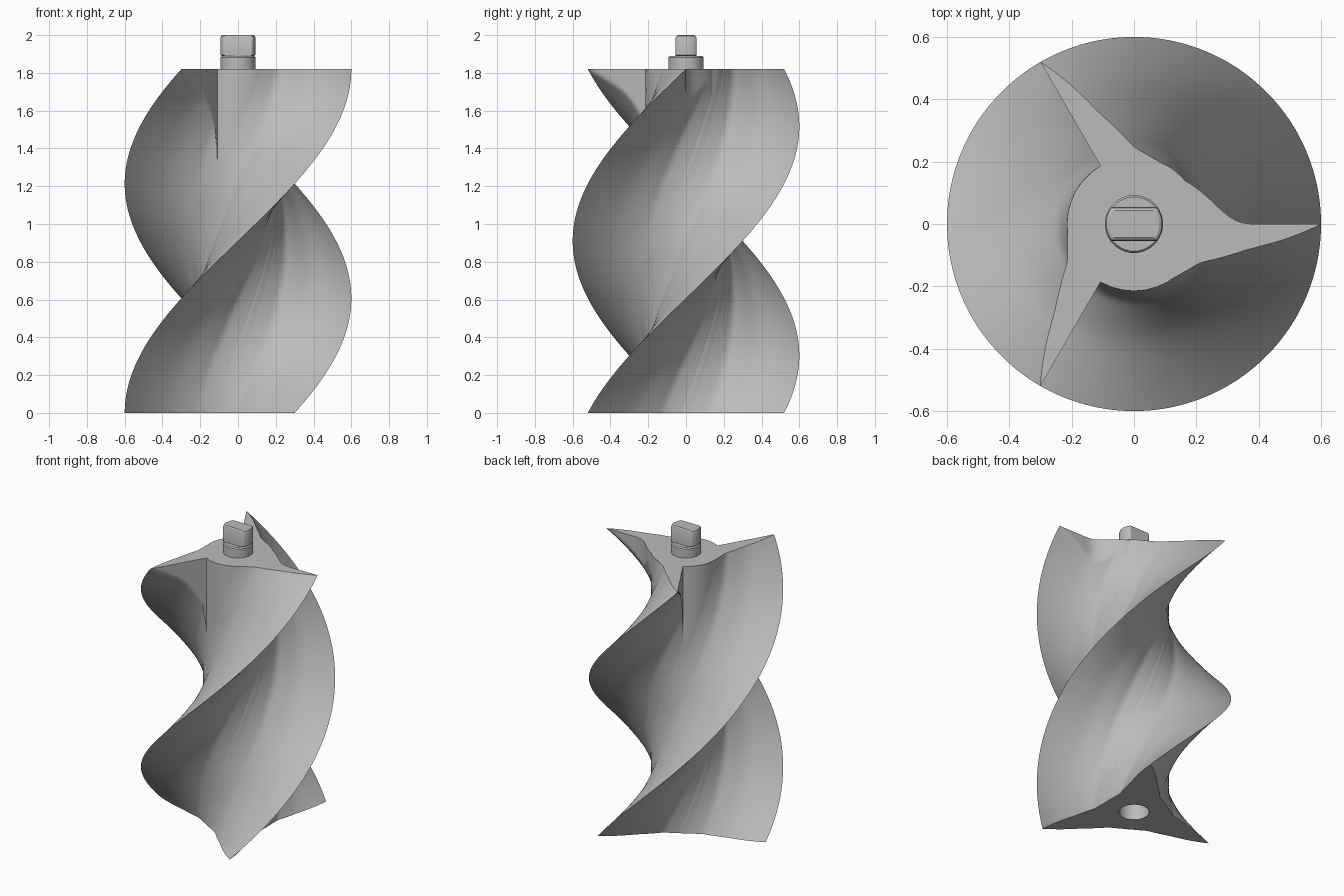
import bpy, bmesh
from math import cos, sin, pi, radians

cube = bpy.data.objects.get("Cube")
if cube:
    bpy.data.objects.remove(cube)

HEIGHT, CORE, SPIGOT = 1.82, 0.215, 0.093
ROWS = 150

steel = bpy.data.materials.new("light grey steel")
steel.use_nodes = True
steel.diffuse_color = (0.5, 0.5, 0.5, 1)
steel.node_tree.nodes["Principled BSDF"].inputs["Base Color"].default_value = (0.5, 0.5, 0.5, 1)

# Blade flank: radius and angle away from the blade's centre line
FLANK = [(0.6, 0), (0.5, 5), (0.4, 10.7), (0.34, 16), (0.28, 24),
         (0.245, 31), (0.225, 42), (CORE, 53)]


def smooth_path(pts, steps):
    """Catmull-Rom curve through the given points."""
    out = []
    for i in range(len(pts) - 1):
        a, b, c, d = (pts[max(0, min(j, len(pts) - 1))] for j in range(i - 1, i + 3))
        for s in range(steps):
            t = s / steps
            out.append(tuple(q + t * (r - p) / 2 + t * t * (2 * p - 5 * q + 4 * r - w) / 2
                             + t ** 3 * (3 * q - p - 3 * r + w) / 2
                             for p, q, r, w in zip(a, b, c, d)))
    return out + [pts[-1]]


FINE = smooth_path(FLANK, 5)


def section(z):
    """Three-bladed outline as (radius, degrees); upper flanks end on radial planes."""
    drop = 180 * (1 - z / HEIGHT)
    ring = []
    for blade in range(3):
        centre = blade * 120 - drop
        end = 0
        for r, angle in FINE:
            # The first blade keeps a fillet at its root
            fillet = 40 * (max(0, 0.4 - r) / 0.185) ** 3.2 if blade == 0 else 0
            end = min(angle, drop + fillet)
            ring.append((r, centre + end))
        ring += [(CORE, centre + end + (60 - end) * t / 6) for t in range(1, 7)]
        ring += [(r, centre + 120 - angle) for r, angle in reversed(FINE[1:])]
    return ring


def loft(name, rows):
    """Skin closed rows of points and cap both ends."""
    bm = bmesh.new()
    loops = [[bm.verts.new(p) for p in row] for row in rows]
    n = len(loops[0])
    for low, high in zip(loops, loops[1:]):
        for i in range(n):
            j = (i + 1) % n
            bm.faces.new((low[i], low[j], high[j], high[i]))
    bm.faces.new(loops[0][::-1])
    bm.faces.new(loops[-1])
    bmesh.ops.remove_doubles(bm, verts=bm.verts[:], dist=0.00005)
    bmesh.ops.recalc_face_normals(bm, faces=bm.faces[:])
    mesh = bpy.data.meshes.new(name)
    bm.to_mesh(mesh)
    bm.free()
    mesh.materials.append(steel)
    obj = bpy.data.objects.new(name, mesh)
    bpy.context.collection.objects.link(obj)
    bpy.ops.object.select_all(action='DESELECT')
    obj.select_set(True)
    bpy.context.view_layer.objects.active = obj
    bpy.ops.object.shade_smooth_by_angle(angle=radians(30))
    return obj


def polar(r, degrees, z):
    return (r * cos(radians(degrees)), r * sin(radians(degrees)), z)


# Twisted body, starting inside the round socket in its base
base = section(0)
rows = [[polar(SPIGOT, a, z) for r, a in base] for z in (0.2, 0)]
for i in range(ROWS + 1):
    z = HEIGHT * i / ROWS
    rows.append([polar(r, a, z) for r, a in section(z)])
loft("twisted_screw_body", rows)


# Drive spigot with two flats: height, radius, half thickness
def spigot_row(z, r, half):
    pts = [polar(r, 360 * i / 64, z) for i in range(64)]
    return [(x, max(-half, min(half, y)), z) for x, y, z in pts]


STEPS = [(1.8, SPIGOT, 1), (1.882, SPIGOT, 1), (1.89, 0.087, 1), (1.89, 0.087, 0.055),
         (1.895, SPIGOT, 0.055), (1.985, SPIGOT, 0.055), (1.995, 0.089, 0.051), (2, 0.081, 0.044)]
loft("drive_spigot", [spigot_row(*s) for s in STEPS])
